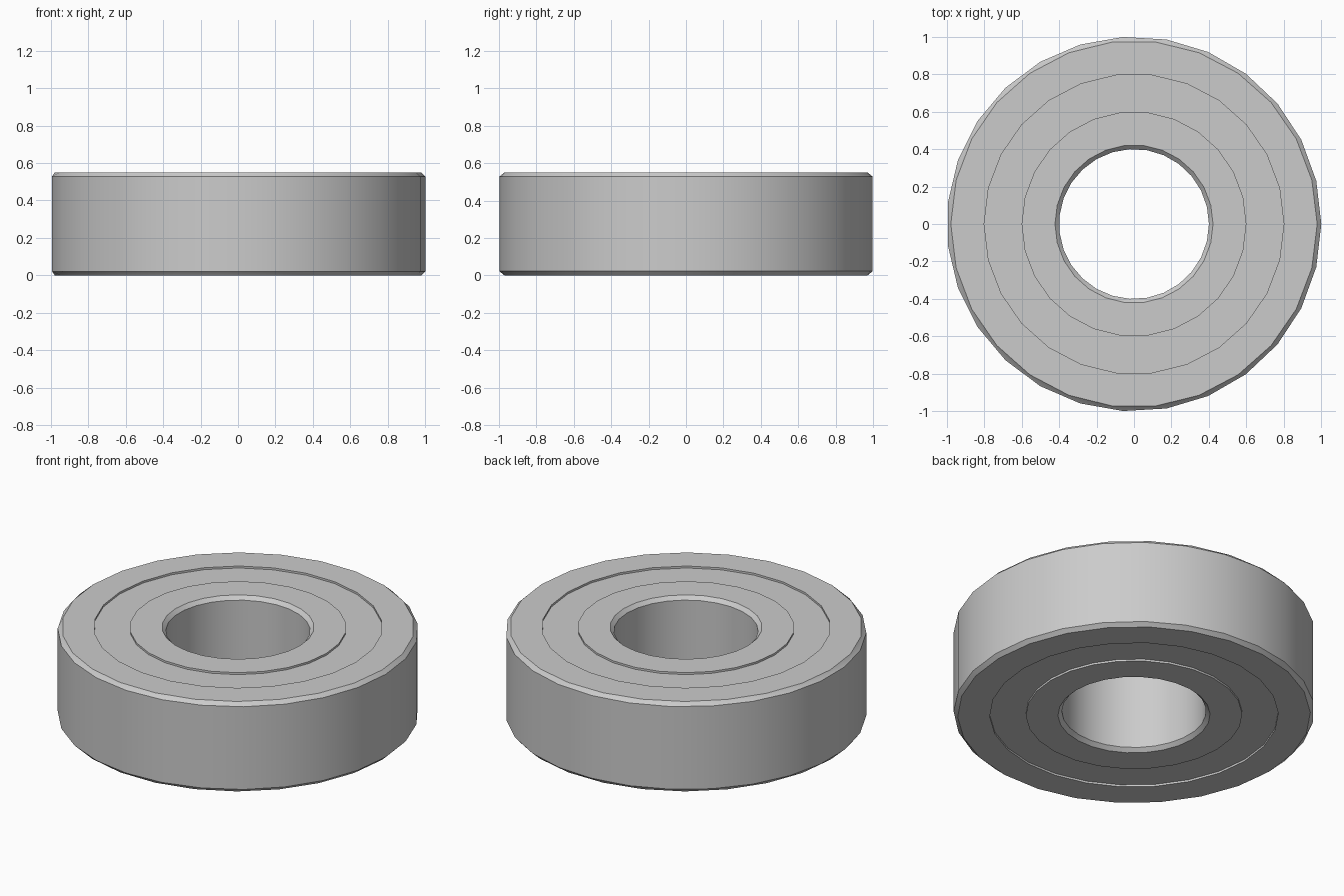
import bpy, bmesh, math

if "Cube" in bpy.data.objects:
    bpy.data.objects.remove(bpy.data.objects["Cube"])

H, C, GROOVE = 0.55, 0.022, 0.012   # height, chamfer, shield recess


def ring(bm, r, z, n):
    """Circle of n vertices starting on +x."""
    return [bm.verts.new((r * math.cos(2 * math.pi * i / n),
                          r * math.sin(2 * math.pi * i / n), z)) for i in range(n)]


def stitch(bm, a, b):
    """Skin two rings; quads if counts match, otherwise triangles by angle."""
    n, m = len(a), len(b)
    if n == m:
        for i in range(n):
            bm.faces.new((a[i], a[(i + 1) % n], b[(i + 1) % n], b[i]))
        return
    i = j = 0
    while i < n or j < m:
        if j == m or (i < n and (i + 1) / n <= (j + 1) / m):
            bm.faces.new((a[i % n], a[(i + 1) % n], b[j % m]))
            i += 1
        else:
            bm.faces.new((a[i % n], b[(j + 1) % m], b[j % m]))
            j += 1


# Upper half of the section from bore to rim: radius, height, sides
upper = [
    (0.40, H - C, 27),              # bore edge
    (0.40 + C, H, 26),              # inner race face
    (0.60, H, 26),
    (0.60, H - GROOVE, 26),         # recessed shield
    (0.80, H - GROOVE, 26),
    (0.80, H, 26),                  # outer race face
    (1.00 - C, H, 26),
    (1.00, H - C, 27),              # rim edge
]
# Mirror to the underside to close the section
profile = upper + [(r, H - z, n) for r, z, n in reversed(upper)]

bm = bmesh.new()
rings = [ring(bm, *p) for p in profile]
for k in range(len(rings)):
    stitch(bm, rings[k], rings[(k + 1) % len(rings)])
bmesh.ops.recalc_face_normals(bm, faces=bm.faces)

mesh = bpy.data.meshes.new("ball_bearing")
bm.to_mesh(mesh)
bm.free()
bearing = bpy.data.objects.new("ball_bearing", mesh)
bpy.context.collection.objects.link(bearing)

# Smooth walls, crisp chamfers
bpy.context.view_layer.objects.active = bearing
bearing.select_set(True)
bpy.ops.object.shade_smooth_by_angle(angle=math.radians(30))
